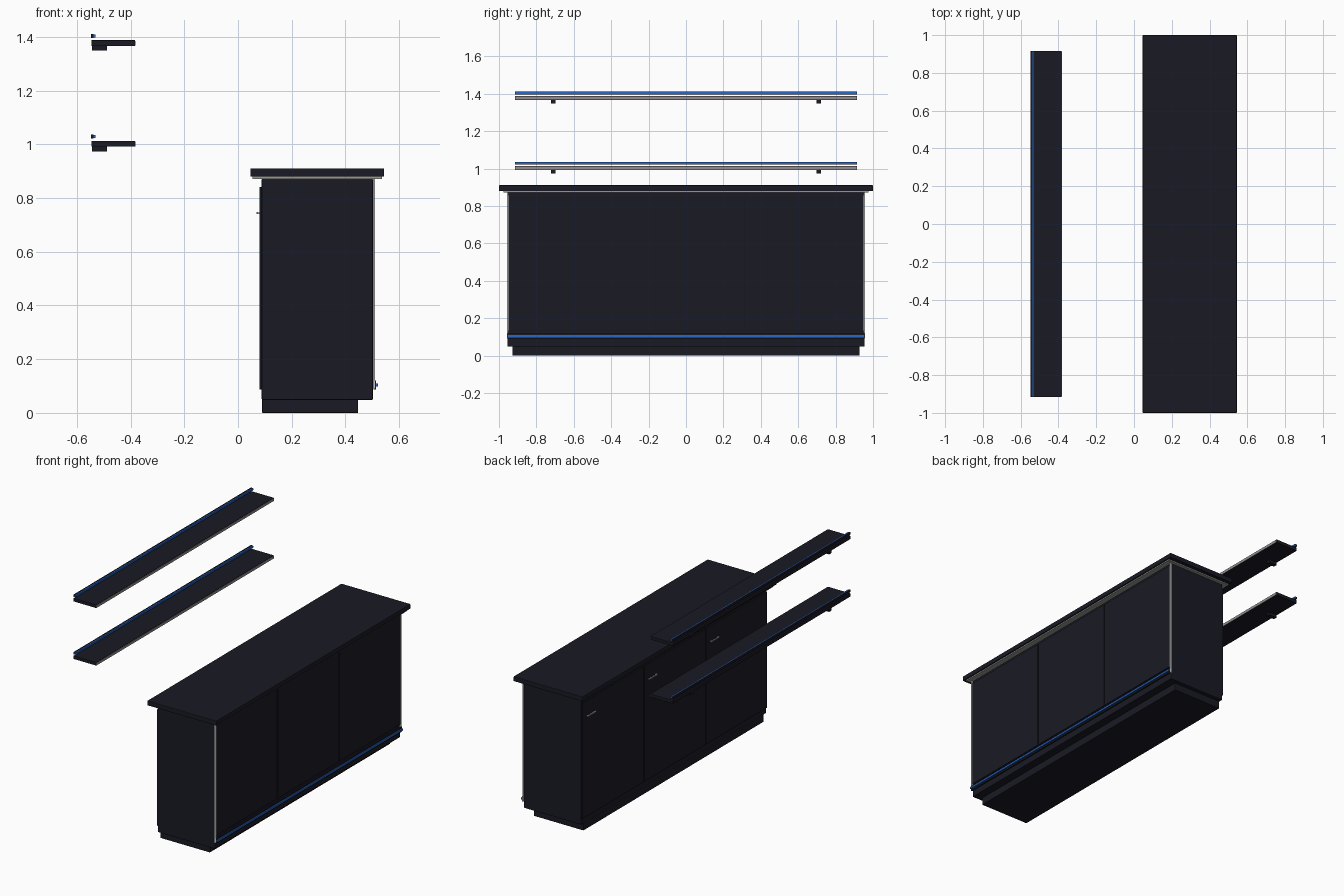
import bpy, bmesh

if "Cube" in bpy.data.objects:
    bpy.data.objects.remove(bpy.data.objects["Cube"])


def material(name, rgb):
    m = bpy.data.materials.new(name)
    m.diffuse_color = (*rgb, 1)
    m.use_nodes = True
    m.node_tree.nodes["Principled BSDF"].inputs["Base Color"].default_value = m.diffuse_color
    return m


DARK = material("dark_charcoal", (0.010, 0.010, 0.018))
LIGHT = material("pale_light_strip", (0.58, 0.60, 0.56))
BAND = material("under_top_grey", (0.32, 0.33, 0.30))
GREY = material("shelf_edge_grey", (0.30, 0.28, 0.29))
BLUE = material("blue_light", (0.02, 0.14, 0.60))
METAL = material("handle_metal", (0.55, 0.55, 0.56))


def box(name, x, y, z, mat, bevel=0.0):
    """Box from (min, max) ranges, optionally with bevelled edges."""
    bm = bmesh.new()
    bmesh.ops.create_cube(bm, size=1)
    for v in bm.verts:
        v.co = [(r[0] + r[1]) / 2 + c * (r[1] - r[0]) for r, c in zip((x, y, z), v.co)]
    me = bpy.data.meshes.new(name)
    bm.to_mesh(me)
    bm.free()
    me.materials.append(mat)
    ob = bpy.data.objects.new(name, me)
    bpy.context.collection.objects.link(ob)
    if bevel:
        b = ob.modifiers.new("bevel", 'BEVEL')
        b.width = bevel
        b.segments = 2
    return ob


def light_rail(name, x, z, half, h):
    """Dark channel with a slim blue light facing +x."""
    box(name + "_channel", (x, x + 0.009), (-half, half), (z - h, z + h), DARK)
    box(name + "_light", (x + 0.009, x + 0.017), (-half, half), (z - 0.006, z + 0.006), BLUE)


# Counter: plinth, carcass, worktop and the light band under it
box("plinth", (0.09, 0.447), (-0.928, 0.928), (0, 0.05), DARK, 0.002)
box("cabinet_body", (0.088, 0.502), (-0.955, 0.955), (0.048, 0.872), DARK, 0.004)
box("under_top_light_band", (0.054, 0.536), (-0.975, 0.975), (0.872, 0.88), BAND)
box("worktop", (0.046, 0.544), (-1, 1), (0.88, 0.911), DARK, 0.003)

# Three front panels and three rear doors with handles
for i in (-1, 0, 1):
    c = i * 0.636
    y = (c - 0.315, c + 0.315)
    box("front_panel", (0.5, 0.508), y, (0.135, 0.855), DARK, 0.001)
    box("rear_door", (0.08, 0.09), y, (0.087, 0.842), DARK, 0.001)
    h = c + 0.235
    box("door_handle", (0.069, 0.074), (h - 0.045, h + 0.045), (0.740, 0.748), METAL)
    for s in (-1, 1):
        p = h + s * 0.035
        box("handle_post", (0.074, 0.081), (p - 0.003, p + 0.003), (0.741, 0.747), METAL)

# Vertical light strips on the front corners
for s in (-1, 1):
    a, b = sorted((s * 0.949, s * 0.957))
    box("corner_light_strip", (0.502, 0.511), (a, b), (0.09, 0.872), LIGHT)

# Foot light along the front
light_rail("foot_rail", 0.505, 0.104, 0.955, 0.016)

# Two wall shelves with rear light rail, pale front edge and brackets
for z in (0.992, 1.367):
    box("shelf", (-0.546, -0.383), (-0.915, 0.915), (z, z + 0.021), DARK, 0.001)
    box("shelf_front_edge", (-0.383, -0.381), (-0.914, 0.914), (z + 0.001, z + 0.018), GREY)
    light_rail("shelf_rail", -0.547, z + 0.037, 0.915, 0.007)
    for s in (-1, 1):
        y = s * 0.71
        box("shelf_bracket", (-0.544, -0.487), (y - 0.013, y + 0.013), (z - 0.018, z), DARK)
